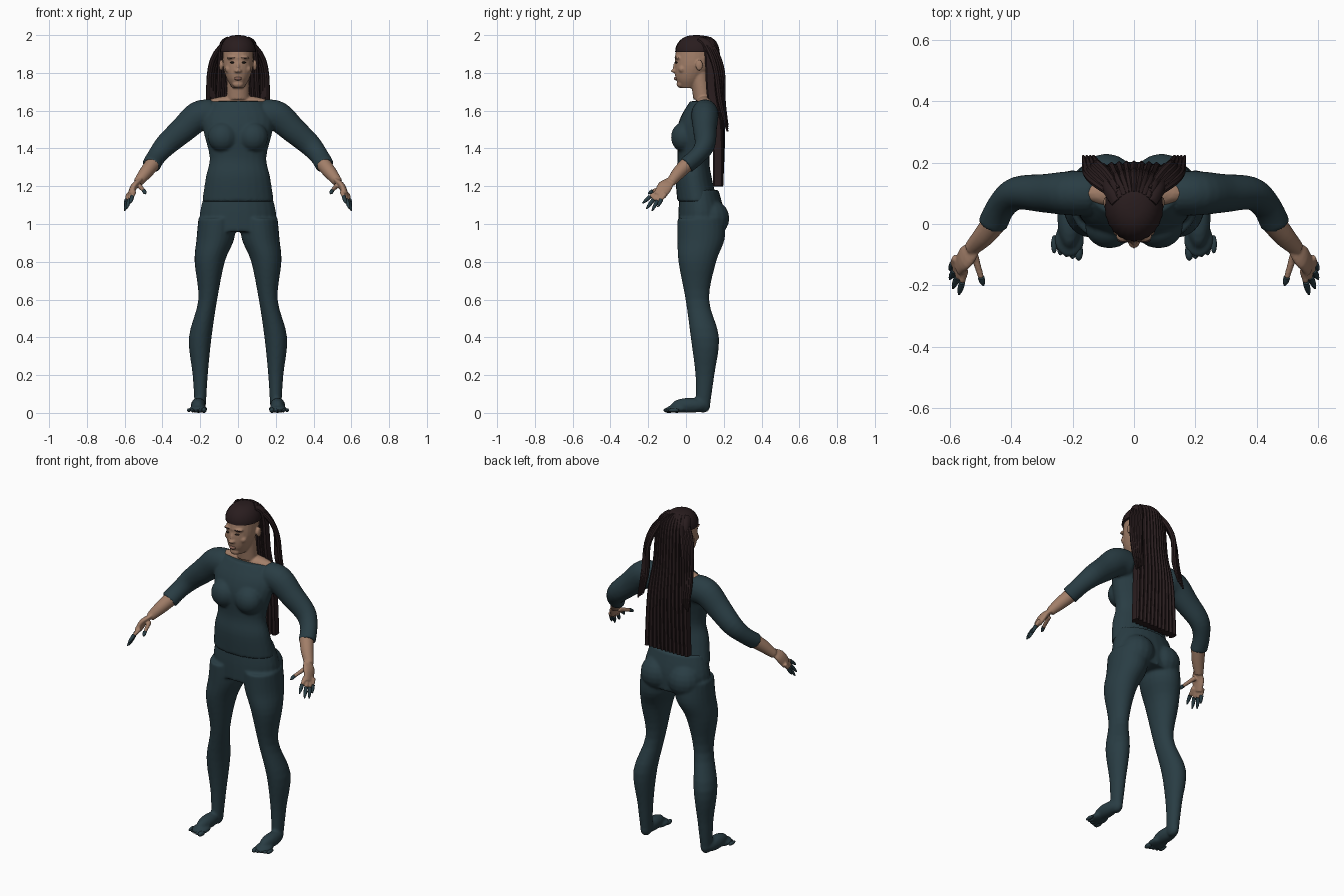
import bpy
import bmesh
import math
from mathutils import Vector, Matrix

cube = bpy.data.objects.get("Cube")
if cube:
    bpy.data.objects.remove(cube, do_unlink=True)

X_AXIS, Y_AXIS, Z_AXIS = Matrix.Identity(3)
LEFT, RIGHT = 1, -1


def material(name, *colour):
    mat = bpy.data.materials.new(name)
    mat.use_nodes = True
    mat.diffuse_color = (*colour, 1)
    shader = mat.node_tree.nodes["Principled BSDF"]
    shader.inputs["Base Color"].default_value = mat.diffuse_color
    shader.inputs["Roughness"].default_value = .8
    return mat


teal = material("dark teal cloth", .022, .046, .057)
skin = material("tan skin", .36, .21, .14)
hair = material("dark brown hair", .022, .012, .013)
rose = material("rose lips", .24, .12, .09)
dark = material("dark eyes", .03, .02, .015)


def smooth_path(controls, steps=4):
    """Resample the control points along a Catmull-Rom curve."""
    points = [Vector(control) for control in controls]
    padded = [points[0], *points, points[-1]]
    path = []
    for before, start, end, after in zip(padded, padded[1:], padded[2:], padded[3:]):
        leave, arrive = (end - before) / 2, (after - start) / 2
        for step in range(steps):
            t = step / steps
            ease = t * t * (3 - 2 * t)
            path.append(start.lerp(end, ease) + leave * t * (1 - t) ** 2
                        - arrive * t * t * (1 - t))
    return path + [points[-1]]


def tube(bm, controls, side=LEFT, depth=1, upright=False, sides=24, ridge=0):
    """Loft ellipses along (x, y, z, radius) controls; depth scales the second radius."""
    path = smooth_path(controls)
    centres = [Vector((side * p.x, p.y, p.z)) for p in path]
    rings = []
    for index, (centre, point) in enumerate(zip(centres, path)):
        across, along = X_AXIS, Y_AXIS
        if not upright:
            ahead = centres[min(index + 1, len(path) - 1)]
            tangent = ahead - centres[max(index - 1, 0)]
            across = Y_AXIS.cross(tangent).normalized()
            along = tangent.cross(across).normalized()
        ring = []
        for corner in range(sides):
            angle = math.tau * corner / sides
            radius = point.w * (1 - ridge * (corner % 2))
            offset = across * math.cos(angle) + along * depth * math.sin(angle)
            ring.append(bm.verts.new(centre + offset * radius))
        rings.append(ring)
    for lower, upper in zip(rings, rings[1:]):
        for corner in range(sides):
            previous = corner - 1
            bm.faces.new((lower[previous], lower[corner], upper[corner], upper[previous]))
    bm.faces.new(rings[0])
    bm.faces.new(rings[-1])


def ball(bm, centre, radii, side=LEFT):
    x, y, z = centre
    placement = Matrix.LocRotScale(Vector((side * x, y, z)), None, Vector(radii))
    bmesh.ops.create_uvsphere(bm, u_segments=16, v_segments=10, radius=1, matrix=placement)


def finish(name, bm, mat, voxel=0):
    """Make the object; a voxel size fuses its overlapping forms into one soft skin."""
    bmesh.ops.recalc_face_normals(bm, faces=bm.faces)
    mesh = bpy.data.meshes.new(name)
    bm.to_mesh(mesh)
    bm.free()
    mesh.materials.append(mat)
    mesh.shade_smooth()
    mesh.set_sharp_from_angle(angle=math.radians(40))
    part = bpy.data.objects.new(name, mesh)
    bpy.context.collection.objects.link(part)
    if voxel:
        fuse = part.modifiers.new("fuse", "REMESH")
        fuse.mode = "VOXEL"
        fuse.voxel_size = voxel
        fuse.use_smooth_shade = True
        soften = part.modifiers.new("soften", "SMOOTH")
        soften.iterations = 4


shirt, leggings, toes = bmesh.new(), bmesh.new(), bmesh.new()
head, eyes, eyebrows, lips = bmesh.new(), bmesh.new(), bmesh.new(), bmesh.new()
arms, fingertips = bmesh.new(), bmesh.new()
back_braids, side_braids, hair_cap = bmesh.new(), bmesh.new(), bmesh.new()

# torso and hips
tube(shirt, [(0, .06, 1.12, .19), (0, .04, 1.25, .17), (0, .04, 1.35, .15), (0, .05, 1.48, .18),
             (0, .08, 1.57, .19), (0, .1, 1.65, .14)], depth=.56, upright=True)
tube(leggings, [(0, .07, 1.18, .17), (0, .08, 1.07, .2), (0, .08, .96, .2)],
     depth=.6, upright=True)

# neck, shoulder slope, skull, face, chin and nose
tube(head, [(0, .09, 1.66, .06), (0, .07, 1.8, .06)], depth=.85, upright=True)
ball(head, (0, .1, 1.64), (.17, .05, .04))
ball(head, (0, .05, 1.88), (.08, .11, .1))
tube(head, [(0, .01, 1.72, .03), (0, .02, 1.77, .06), (0, .04, 1.84, .08), (0, .05, 1.93, .08)],
     depth=1.25, upright=True)
ball(head, (0, -.03, 1.74), (.03, .02, .02))
ball(head, (0, -.06, 1.81), (.02, .02, .01))
ball(head, (0, -.05, 1.83), (.01, .02, .03))
ball(lips, (0, -.05, 1.77), (.02, .015, .01))

# four fingers spread from the knuckles, then the thumb
index_knuckle, little_knuckle = Vector((.55, -.15, 1.17)), Vector((.58, -.11, 1.16))
finger_ends = [(.57, -.23, 1.11), (.59, -.21, 1.08), (.6, -.18, 1.07), (.6, -.15, 1.09)]
fingers = [(index_knuckle.lerp(little_knuckle, number / 3), Vector(end), .5)
           for number, end in enumerate(finger_ends)]
fingers.append((Vector((.52, -.1, 1.2)), Vector((.49, -.2, 1.16)), .75))

for side in (LEFT, RIGHT):
    # bust and sleeves
    ball(shirt, (.08, -.01, 1.46), (.08, .07, .08), side)
    tube(shirt, [(.14, .1, 1.58, .08), (.21, .1, 1.57, .08), (.29, .1, 1.5, .07),
                 (.38, .1, 1.42, .06), (.43, .06, 1.36, .05), (.46, 0, 1.31, .05)],
         side, depth=.9)

    # seat, legs and feet
    ball(leggings, (.09, .13, 1.03), (.1, .1, .1), side)
    tube(leggings, [(.11, .08, 1.03, .1), (.12, .08, .92, .1), (.15, .06, .8, .08),
                    (.16, .06, .6, .05), (.2, .1, .4, .06), (.2, .1, .2, .04), (.2, .09, .04, .03)],
         side, depth=1.25, upright=True)
    ball(leggings, (.2, .09, .04), (.03, .04, .04), side)
    ball(leggings, (.21, .02, .04), (.04, .1, .04), side)
    ball(leggings, (.21, -.05, .02), (.05, .06, .02), side)
    for number in range(5):
        shrink = number / 500
        ball(toes, (.18 + number * .02, -.09 + shrink * 3, .014),
             (.014 - shrink / 2, .03, .014 - shrink / 2), side)

    # ears, brows, cheeks and eyes
    ball(head, (.09, .07, 1.84), (.01, .02, .03), side)
    ball(head, (.03, -.04, 1.88), (.03, .02, .01), side)
    ball(head, (.05, -.02, 1.82), (.02, .02, .02), side)
    ball(eyes, (.03, -.05, 1.855), (.013, .01, .005), side)
    ball(eyebrows, (.034, -.054, 1.88), (.02, .007, .003), side)

    # forearm, palm and fingers
    tube(arms, [(.45, .01, 1.32, .04), (.49, -.04, 1.27, .035), (.53, -.08, 1.22, .025)], side)
    tube(arms, [(.52, -.08, 1.23, .012), (.55, -.11, 1.2, .018), (.57, -.14, 1.15, .015)],
         side, depth=2.2)
    for knuckle, end, share in fingers:
        split = knuckle.lerp(end, share) + Z_AXIS * .005
        tube(arms, [(*knuckle, .013), (*split, .01)], side, sides=12)
        tube(fingertips, [(*split, .011), (*split.lerp(end, .6), .009), (*end, .003)],
             side, sides=10)

    # loose braids swept outwards
    for number in range(4):
        gap = number * .011
        tube(side_braids, [(.05, .08 + gap, 1.98, .01), (.12 - gap, .13 + gap, 1.9, .014),
                           (.15 - gap, .16 + gap, 1.8, .014), (.155 - gap, .18 + gap / 2, 1.65, .014),
                           (.165 - gap, .22, 1.49 + gap, .005)], side, sides=8)

# braids hanging down the back, wrapping forward at the edges
braid_count = 11
for number in range(braid_count):
    spread = 2 * number / (braid_count - 1) - 1
    x, wrap = spread * .12, spread ** 2 * .03
    tube(back_braids, [(x / 2, .1 - wrap, 1.98, .01), (x * .75, .15 - wrap, 1.93, .014),
                       (x * .85, .165 - wrap, 1.7, .015), (x, .18 - wrap / 2, 1.5, .015),
                       (x * 1.1, .17, 1.2, .015)], depth=1.8, sides=8)

# ridged dome of hair with a straight fringe
dome = [math.radians(angle) for angle in range(0, 90, 11)]
tube(hair_cap, [(0, .055, 1.91 + .09 * math.sin(angle), .096 * math.cos(angle) ** .8)
                for angle in dome], depth=1.17, upright=True, sides=48, ridge=.025)

finish("shirt", shirt, teal, voxel=.008)
finish("leggings", leggings, teal, voxel=.008)
finish("toes", toes, teal)
finish("head", head, skin, voxel=.005)
finish("lips", lips, rose)
finish("eyes", eyes, dark)
finish("eyebrows", eyebrows, hair)
finish("forearms_and_hands", arms, skin, voxel=.005)
finish("fingertips", fingertips, teal)
finish("hair_cap", hair_cap, hair)
finish("back_braids", back_braids, hair)
finish("side_braids", side_braids, hair)
